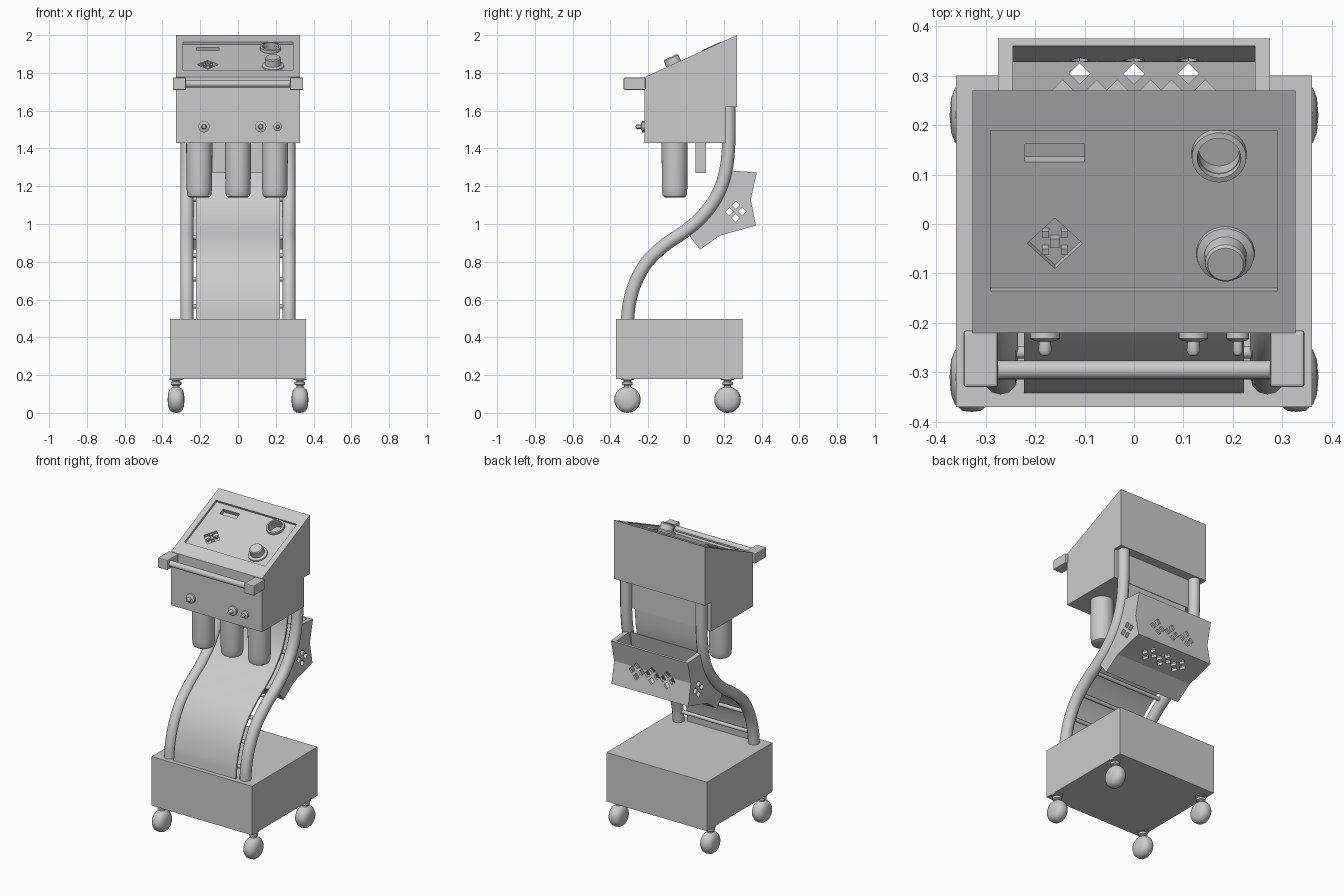
import bpy, bmesh, math
from mathutils import Matrix, Vector

if "Cube" in bpy.data.objects:
    bpy.data.objects.remove(bpy.data.objects["Cube"], do_unlink=True)

grey = bpy.data.materials.new("light_grey")
grey.use_nodes = True
grey.diffuse_color = (0.6, 0.6, 0.6, 1)
grey.node_tree.nodes["Principled BSDF"].inputs["Base Color"].default_value = (0.6, 0.6, 0.6, 1)


def activate(ob):
    bpy.ops.object.select_all(action='DESELECT')
    ob.select_set(True)
    bpy.context.view_layer.objects.active = ob


def finish(name, bm, matrix=Matrix(), smooth=False):
    bmesh.ops.recalc_face_normals(bm, faces=bm.faces)
    bm.transform(matrix)
    me = bpy.data.meshes.new(name)
    bm.to_mesh(me)
    bm.free()
    me.materials.append(grey)
    ob = bpy.data.objects.new(name, me)
    bpy.context.collection.objects.link(ob)
    if smooth:
        activate(ob)
        bpy.ops.object.shade_smooth_by_angle(angle=math.radians(35))
    return ob


def box(name, lo, hi, matrix=Matrix(), bevel=0):
    bm = bmesh.new()
    bmesh.ops.create_cube(bm, size=1)
    lo, hi = Vector(lo), Vector(hi)
    for v in bm.verts:
        v.co = (lo + hi) / 2 + v.co * (hi - lo)
    if bevel:
        bmesh.ops.bevel(bm, geom=bm.edges[:], offset=bevel, segments=2, affect='EDGES', profile=0.5)
    return finish(name, bm, matrix)


def prism(name, outline, depth, matrix=Matrix()):
    """Outline in local xy, extruded from -depth to +depth in z."""
    bm = bmesh.new()
    face = bm.faces.new([bm.verts.new((a, b, -depth)) for a, b in outline])
    ext = bmesh.ops.extrude_face_region(bm, geom=[face])
    for v in ext["geom"]:
        if isinstance(v, bmesh.types.BMVert):
            v.co.z = depth
    return finish(name, bm, matrix)


def lathe(name, profile, matrix, steps=32):
    """Profile of (radius, height) spun around local z."""
    bm = bmesh.new()
    vs = [bm.verts.new((r, 0, h)) for r, h in profile]
    es = [bm.edges.new(p) for p in zip(vs, vs[1:])]
    bmesh.ops.spin(bm, geom=vs + es, axis=(0, 0, 1), cent=(0, 0, 0), angle=math.tau, steps=steps)
    bmesh.ops.remove_doubles(bm, verts=bm.verts, dist=1e-5)
    return finish(name, bm, matrix, smooth=True)


def cut(ob, cutters):
    for c in cutters:
        mod = ob.modifiers.new("cut", 'BOOLEAN')
        mod.operation, mod.solver, mod.object = 'DIFFERENCE', 'EXACT', c
        activate(ob)
        bpy.ops.object.modifier_apply(modifier=mod.name)
        bpy.data.objects.remove(c, do_unlink=True)


def smooth_path(points, n=6):
    """Catmull-Rom interpolation of the side profile."""
    p = [Vector(q) for q in points]
    p = [2 * p[0] - p[1]] + p + [2 * p[-1] - p[-2]]
    out = []
    for a, b, c, d in zip(p, p[1:], p[2:], p[3:]):
        for i in range(n):
            t = i / n
            out.append((2 * b + (c - a) * t + (2 * a - 5 * b + 4 * c - d) * t * t
                        + (3 * b - a - 3 * c + d) * t ** 3) / 2)
    return out + [p[-2]]


# local (x, y, z) -> world (y, z, x): side outlines extruded across the width
SIDE = Matrix(((0, 0, 1, 0), (1, 0, 0, 0), (0, 1, 0, 0), (0, 0, 0, 1)))
FRONT = Matrix.Rotation(math.pi / 2, 4, 'X')
at = lambda x, y, z: Matrix.Translation((x, y, z))

# base
box("base_box", (-.36, -.37, .18), (.36, .3, .497))

# casters
wheel = [(0, -.045), (.035, -.042), (.055, -.034), (.068, -.018), (.07, 0)]
wheel += [(r, -h) for r, h in wheel[-2::-1]]
stem = [(0, .1), (.018, .1), (.018, .145), (.028, .15), (.028, .163), (.018, .167),
        (.018, .172), (.034, .174), (.034, .182), (0, .182)]
for x in (-.328, .328):
    for y in (-.31, .22):
        lathe("caster_wheel", wheel, at(x, y, .07) @ Matrix.Rotation(math.pi / 2, 4, 'Y'))
        lathe("caster_stem", stem, at(x, y, 0), 16)

# curved frame tubes
path = smooth_path([(-.31, .49), (-.3, .58), (-.268, .69), (-.205, .8), (-.11, .89), (0, .965),
                    (.09, 1.045), (.165, 1.15), (.208, 1.27), (.226, 1.42), (.228, 1.63)])
for x in (-.27, .27):
    cu = bpy.data.curves.new("frame_tube", 'CURVE')
    cu.dimensions = '3D'
    cu.bevel_depth, cu.bevel_resolution, cu.use_fill_caps = .035, 4, True
    sp = cu.splines.new('POLY')
    sp.points.add(len(path) - 1)
    for pt, q in zip(sp.points, path):
        pt.co = (x, q.x, q.y, 1)
    cu.materials.append(grey)
    ob = bpy.data.objects.new("frame_tube", cu)
    bpy.context.collection.objects.link(ob)
    activate(ob)
    bpy.ops.object.convert(target='MESH')
    bpy.ops.object.shade_smooth_by_angle(angle=math.radians(35))

# curved front sheet between the tubes
front, back = [], []
for i, q in enumerate(path):
    t = (path[min(i + 1, len(path) - 1)] - path[max(i - 1, 0)]).normalized()
    n = Vector((-t.y, t.x))
    front.append(q + n * .032)
    back.append(q + n * .02)
sheet = prism("curved_sheet", front + back[::-1], .222, SIDE)
activate(sheet)
bpy.ops.object.shade_smooth_by_angle(angle=math.radians(35))

# cross rods behind the sheet
for z in (.56, .7, .83, .93, 1.13):
    q = min(path, key=lambda p: abs(p.y - z))
    lathe("cross_rod", [(0, -.26), (.012, -.26), (.012, .26), (0, .26)],
          at(0, q.x, q.y) @ Matrix.Rotation(math.pi / 2, 4, 'Y'), 12)

# control head
slope = math.atan(.455)
head = prism("control_head", [(-.22, 1.43), (.21, 1.43), (.21, 1.62), (.27, 1.62),
                              (.27, 2.0), (-.22, 1.777)], .327, SIDE)


def panel(x, y, h=0):
    return at(x, y, 1.877 + .455 * y) @ Matrix.Rotation(slope, 4, 'X') @ at(0, 0, h)


arrow = [(0, .056), (.03, .026), (.012, .026), (.012, .01), (-.012, .01), (-.012, .026), (-.03, .026)]
disc = lambda r, a, b: [(0, a), (r, a), (r, b), (0, b)]
cutters = [box("recess_cutter", (-.29, -.178, -.014), (.29, .178, .1), panel(0, .027)),
           box("slot_cutter", (-.06, -.02, -.04), (.06, .02, .1), panel(-.16, .138)),
           lathe("hole_cutter", disc(.042, -.05, .1), panel(.172, .135))]
cutters += [prism("arrow_cutter", arrow, .032,
                  panel(-.16, -.045) @ Matrix.Rotation(k * math.pi / 2, 4, 'Z')) for k in range(4)]
cut(head, cutters)

# dial and ring on the panel
lathe("dial", [(0, -.02), (.06, -.02), (.058, -.006), (.043, 0), (.041, .034), (.036, .04), (0, .04)],
      panel(.185, -.065))
lathe("panel_ring", [(.042, -.045), (.058, -.045), (.055, .002), (.044, .004), (.042, -.045)],
      panel(.172, .135))

# handle
for s in (-1, 1):
    box("handle_bracket", (s * .31 - .035, -.33, 1.71), (s * .31 + .035, -.215, 1.775), bevel=.006)
lathe("handle_bar", disc(.019, -.3, .3), at(0, -.295, 1.742) @ Matrix.Rotation(math.pi / 2, 4, 'Y'), 20)

# front connectors
for x, r in ((-.18, .03), (.12, .03), (.21, .023)):
    lathe("front_connector", [(0, -.01), (r, -.01), (r, .012), (r * .75, .016), (r * .4, .018),
                              (r * .45, .036), (r * .3, .045), (0, .047)],
          at(x, -.22, 1.515) @ FRONT, 20)

# hanging canisters
for x in (-.205, 0, .195):
    lathe("canister", [(0, 1.14), (.05, 1.14), (.06, 1.146), (.065, 1.16), (.067, 1.19),
                       (.069, 1.38), (.069, 1.435), (0, 1.435)], at(x, -.06, 0))
box("under_block", (-.135, .05, 1.27), (.135, .105, 1.435))

# rear basket with pierced walls
basket = prism("rear_basket", [(.222, 1.284), (.375, 1.273), (.343, 1.13), (.37, .992), (.18, .939),
                               (.074, .865), (.02, .935), (.1, 1.03), (.18, 1.16)], .275, SIDE)
cutters = [prism("cavity_cutter", [(.24, 1.33), (.36, 1.33), (.36, 1.273), (.328, 1.13), (.352, 1.003),
                                   (.175, .955), (.08, .885), (.045, .935), (.12, 1.03), (.2, 1.16)],
                 .245, SIDE)]
d, r = .034, .021
diamond = [(r, 0), (0, r), (-r, 0), (0, -r)]
for a, b in ((d, 0), (-d, 0), (0, d), (0, -d)):
    cutters.append(prism("side_hole", diamond, .4, at(0, .264 + a, 1.066 + b) @ SIDE))
    for x in (-.11, 0, .11):
        cutters.append(prism("back_hole", diamond, .04, at(x + a, .355, 1.11 + b) @ FRONT))
        cutters.append(prism("bottom_hole", diamond, .03, at(x + a, .27 + b, .97)))
cut(basket, cutters)
